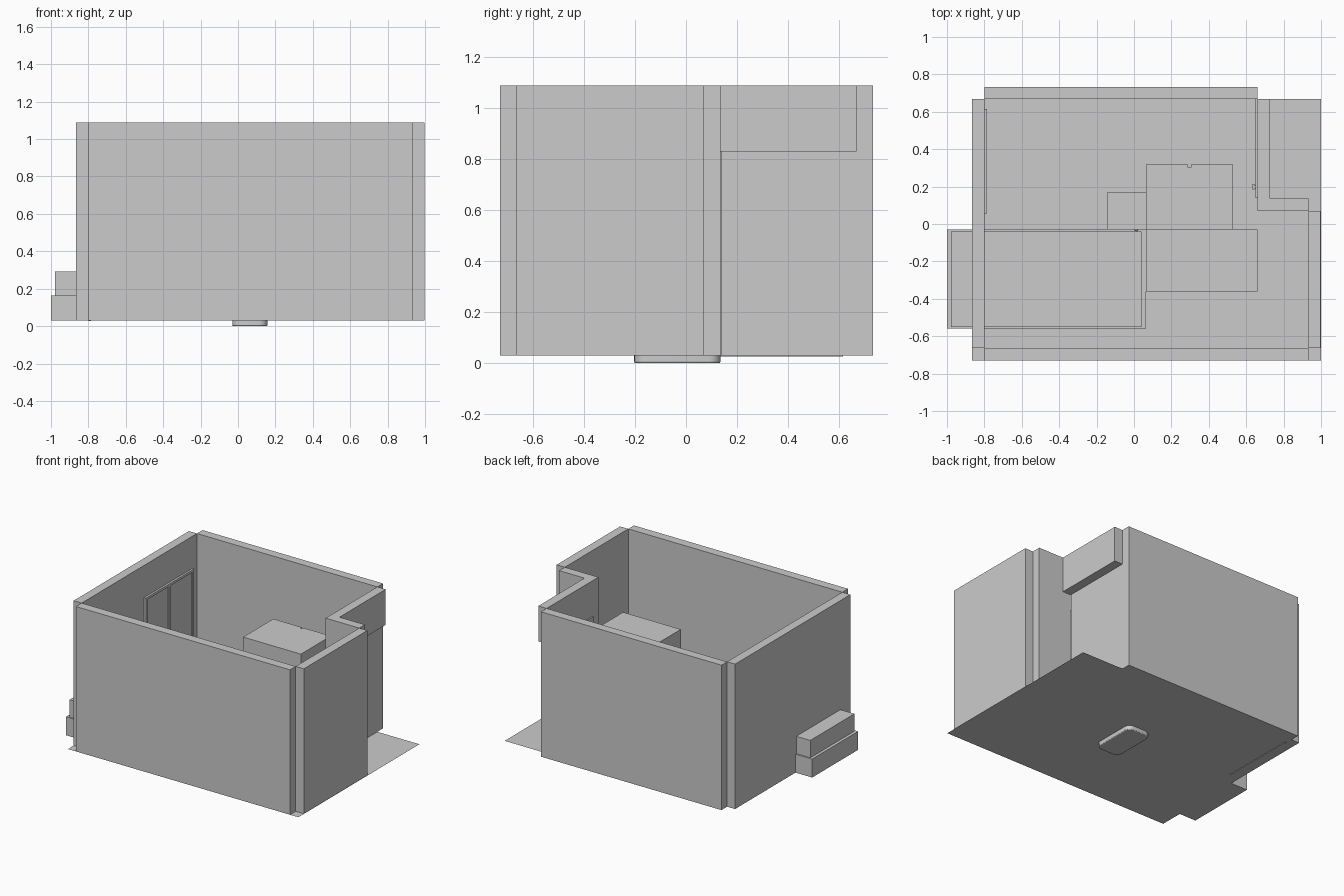
import bpy, bmesh
from math import radians

if "Cube" in bpy.data.objects:
    bpy.data.objects.remove(bpy.data.objects["Cube"])

F, TOP, DOOR = 0.03, 1.09, 0.83      # floor level, wall top, door height


def finish(name, bm):
    bmesh.ops.recalc_face_normals(bm, faces=bm.faces)
    me = bpy.data.meshes.new(name)
    bm.to_mesh(me)
    bm.free()
    ob = bpy.data.objects.new(name, me)
    bpy.context.collection.objects.link(ob)
    return ob


def box(name, x, y, z):
    bm = bmesh.new()
    bmesh.ops.create_cube(bm, size=1)
    for v in bm.verts:
        v.co = [r[0] if c < 0 else r[1] for r, c in zip((x, y, z), v.co)]
    return finish(name, bm)


def prism(name, outline, z0, z1):
    bm = bmesh.new()
    f = bm.faces.new([bm.verts.new((x, y, z0)) for x, y in outline])
    top = bmesh.ops.extrude_face_region(bm, geom=[f])["geom"]
    bmesh.ops.translate(bm, vec=(0, 0, z1 - z0),
                        verts=[g for g in top if isinstance(g, bmesh.types.BMVert)])
    return finish(name, bm)


def bevel(ob, width, segments, angle=30):
    m = ob.modifiers.new("round", "BEVEL")
    m.width, m.segments, m.angle_limit = width, segments, radians(angle)
    m.limit_method = "ANGLE"


def knob(name, loc, r):
    bm = bmesh.new()
    bmesh.ops.create_uvsphere(bm, u_segments=12, v_segments=8, radius=r)
    bmesh.ops.translate(bm, verts=bm.verts, vec=loc)
    return finish(name, bm)


# Floor sheet
bm = bmesh.new()
bm.faces.new([bm.verts.new((x, y, F)) for x, y in
              ((-0.865, -0.73), (1, -0.73), (1, 0.668), (-0.865, 0.668))])
finish("floor", bm)

# Walls, with open notches at the outer corners
for name, x, y in (("front_wall", (-0.80, 0.932), (-0.73, -0.664)),
                   ("left_wall", (-0.865, -0.80), (-0.664, 0.668)),
                   ("back_wall", (-0.80, 0.66), (0.668, 0.733)),
                   ("right_wall", (0.932, 0.998), (-0.664, 0.07)),
                   ("jog_wall", (0.66, 0.932), (0.07, 0.135))):
    box(name, x, y, (F, TOP))
box("door_lintel", (0.66, 0.727), (0.135, 0.668), (DOOR, TOP))

# Entrance door and its knob
box("door", (0.65, 0.66), (0.14, 0.668), (F, DOOR))
box("door_handle_stem", (0.64, 0.652), (0.19, 0.205), (0.40, 0.415))
box("door_handle", (0.633, 0.645), (0.185, 0.213), (0.395, 0.42))

# Sliding closet doors on the left wall: frame and two recessed panels
y0, y1, t = 0.055, 0.615, 0.018
for i, y in enumerate((y0, (y0 + y1 - t) / 2, y1 - t)):
    box(f"closet_post_{i}", (-0.80, -0.785), (y, y + t), (0.027, 0.855))
box("closet_head", (-0.80, -0.785), (y0, y1), (0.855 - t, 0.855))
box("closet_sill", (-0.80, -0.785), (y0, y1), (0.027, 0.027 + t))
box("closet_panels", (-0.80, -0.795), (y0 + t, y1 - t), (F, 0.855 - t))

# Bed
box("bed_frame", (-1, 0.063), (-0.56, -0.03), (F, 0.165))
box("mattress", (-0.978, 0.04), (-0.55, -0.04), (0.165, 0.292))

# Bedside cabinet
box("nightstand", (-0.145, 0.063), (-0.03, 0.168), (F, 0.24))
knob("nightstand_knob", (0.012, -0.03, 0.205), 0.009)

# Wardrobe with a groove between its two doors
prism("wardrobe", [(0.063, -0.03), (0.53, -0.03), (0.53, 0.318), (0.306, 0.318),
                   (0.306, 0.303), (0.29, 0.303), (0.29, 0.318), (0.063, 0.318)],
      F, DOOR)

# Desk
box("desk_top", (0.063, 0.66), (-0.36, -0.03), (0.31, 0.335))
for i, x in enumerate((0.063, 0.635)):
    box(f"desk_side_{i}", (x, x + 0.025), (-0.36, -0.03), (F, 0.31))

# Rounded pad that pokes out below the floor
w, e, s, n, c = -0.03, 0.157, -0.203, 0.135, 0.045
pad = box("rounded_pad", (w, e), (s, n), (0, 0.07))
bm = bmesh.new()
bm.from_mesh(pad.data)
upright = [ed for ed in bm.edges
           if abs(ed.verts[0].co.z - ed.verts[1].co.z) > 0.01]
bmesh.ops.bevel(bm, geom=upright, offset=c, segments=6, profile=0.5, affect="EDGES")
bm.to_mesh(pad.data)
bm.free()
bevel(pad, 0.006, 2, 40)
bpy.context.view_layer.objects.active = pad
pad.select_set(True)
bpy.ops.object.shade_smooth_by_angle(angle=radians(35))
